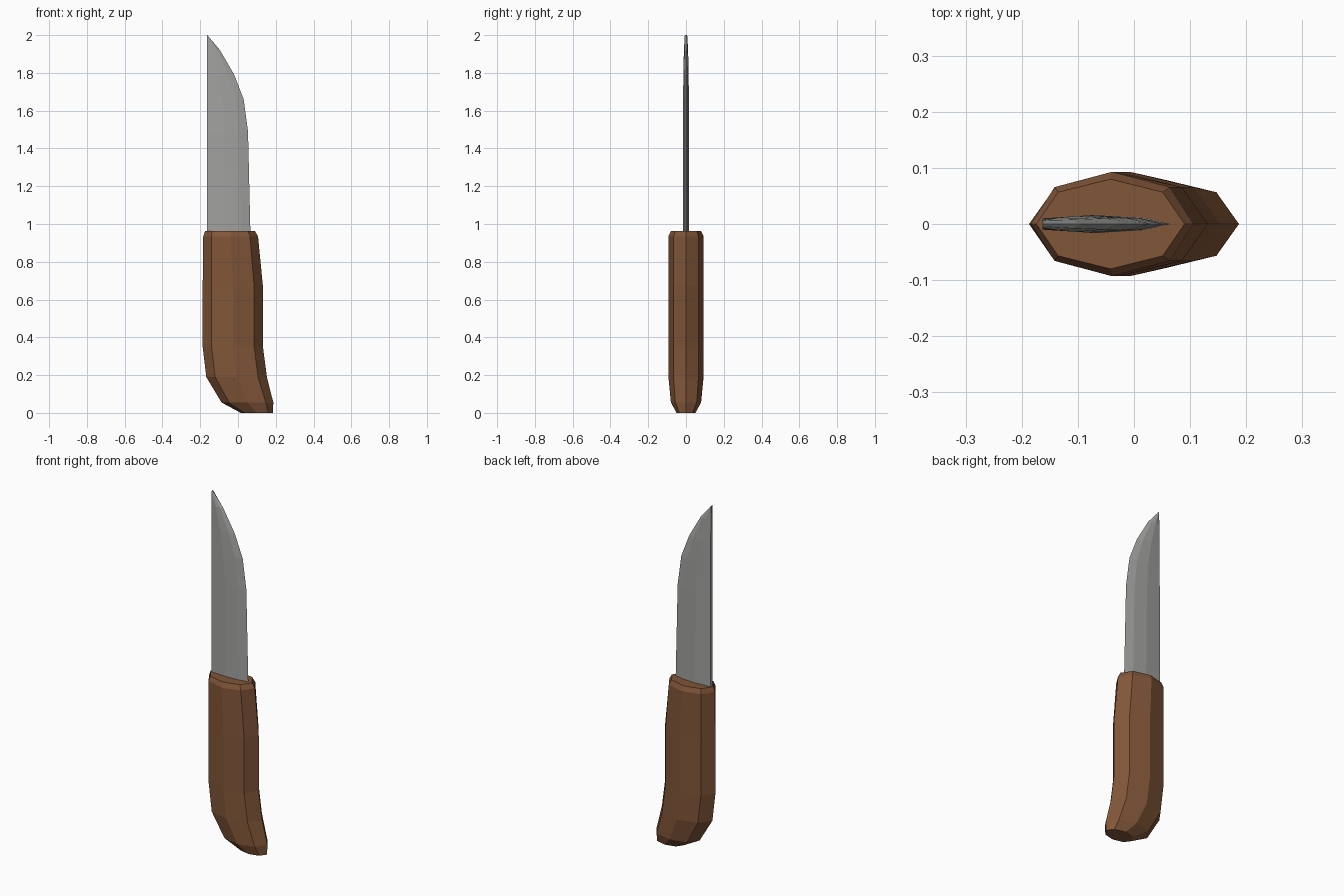
import bpy, math

if "Cube" in bpy.data.objects:
    bpy.data.objects.remove(bpy.data.objects["Cube"])


def material(name, rgb):
    m = bpy.data.materials.new(name)
    m.diffuse_color = (*rgb, 1)
    m.use_nodes = True
    m.node_tree.nodes["Principled BSDF"].inputs["Base Color"].default_value = m.diffuse_color
    return m


def loft(name, rings, mat):
    """Skin a stack of equal-length closed rings (counter-clockwise, bottom to top) and cap the ends."""
    n = len(rings[0])
    faces = [(r * n + i, r * n + (i + 1) % n, (r + 1) * n + (i + 1) % n, (r + 1) * n + i)
             for r in range(len(rings) - 1) for i in range(n)]
    faces += [tuple(reversed(range(n))), tuple(range((len(rings) - 1) * n, len(rings) * n))]
    mesh = bpy.data.meshes.new(name)
    mesh.from_pydata([p for ring in rings for p in ring], [], faces)
    mesh.materials.append(mat)
    obj = bpy.data.objects.new(name, mesh)
    bpy.context.collection.objects.link(obj)
    return obj


wood = material("brown wood", (0.22, 0.092, 0.040))
steel = material("grey steel", (0.36, 0.36, 0.35))

# Handle: octagonal sections (z, left x, right x, half thickness)
handle_levels = [(0.0, 0.015, 0.185, 0.05), (0.055, -0.087, 0.187, 0.08),
                 (0.19, -0.168, 0.153, 0.093), (0.35, -0.187, 0.132, 0.093),
                 (0.67, -0.187, 0.132, 0.093), (0.935, -0.184, 0.106, 0.093),
                 (0.962, -0.174, 0.09, 0.08)]


def octagon(z, x0, x1, hy):
    return [((x0 + x1) / 2 + (x1 - x0) / 2 * math.cos(a), hy * math.sin(a), z)
            for a in (i * math.pi / 4 for i in range(8))]


loft("handle", [octagon(*lv) for lv in handle_levels], wood)

# Blade: straight spine, curved cutting edge (z, edge x, thickness factor)
SPINE = -0.163
blade_levels = [(0.94, 0.066, 1), (1.49, 0.053, 1), (1.66, 0.03, 0.95),
                (1.79, -0.02, 0.88), (1.92, -0.095, 0.7), (2.0, -0.1625, 0.4)]


def blade_section(z, edge, t):
    side = [(0.78, 0.011), (0.42, 0.016), (0.0, 0.010)]
    w = edge - SPINE
    upper = [(SPINE + w * f, y * t, z) for f, y in side]
    lower = [(x, -y, z) for x, y, z in reversed(upper)]
    return [(edge, 0, z)] + upper + lower


loft("blade", [blade_section(*lv) for lv in blade_levels], steel)
